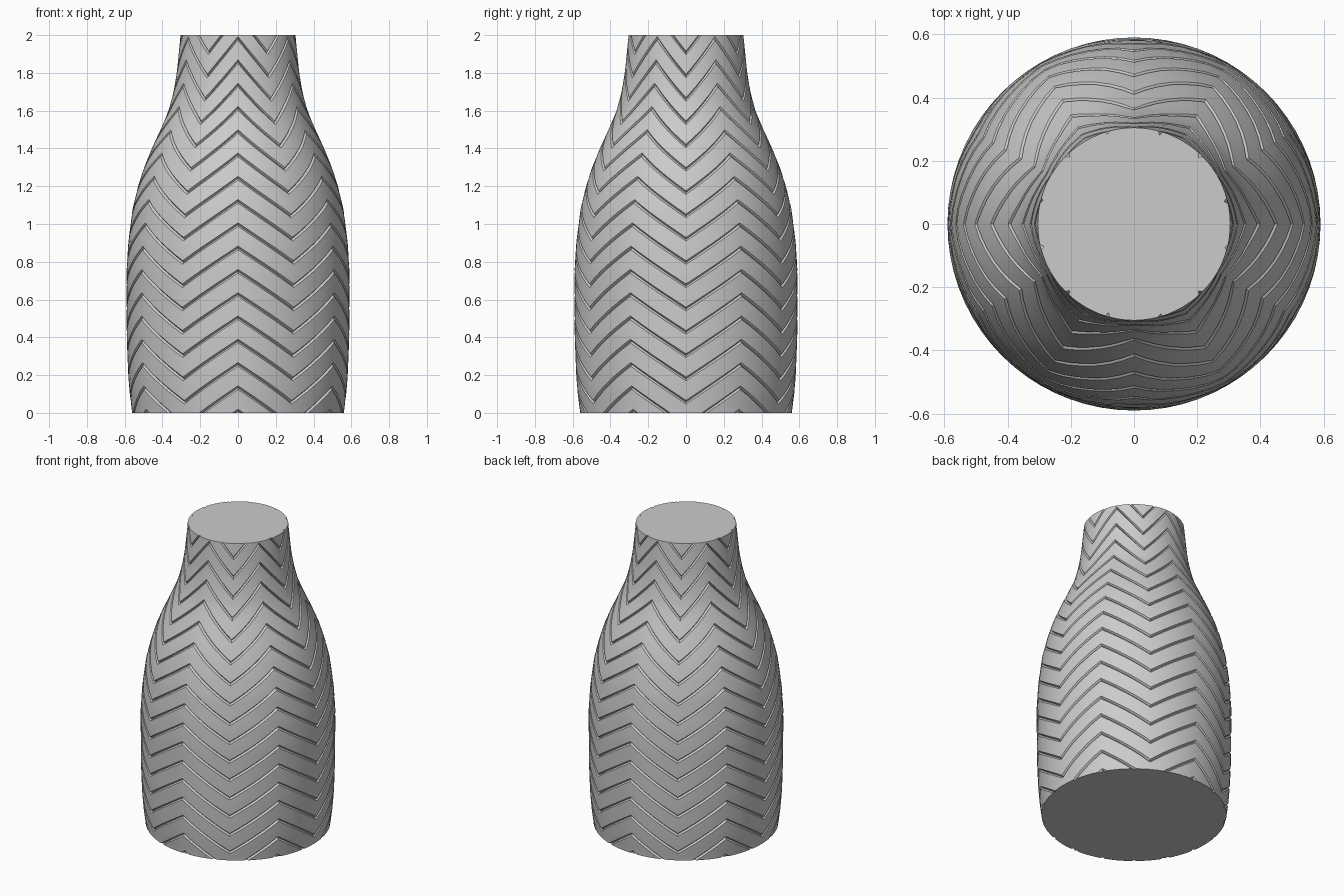
import bpy, bmesh, math

if "Cube" in bpy.data.objects:
    bpy.data.objects.remove(bpy.data.objects["Cube"])

HEIGHT, SIDES, CHEVRONS = 2.0, 72, 6
PITCH, AMPLITUDE, GROOVE = 0.1233, 0.2, 0.012
WALL, FLOOR = 0.035, 0.05

# Outer silhouette as (height, radius)
PROFILE = [(0, 0.56), (0.1, 0.573), (0.2, 0.581), (0.4, 0.589), (0.75, 0.59),
           (0.9, 0.581), (1.08, 0.558), (1.2, 0.529), (1.3, 0.497), (1.4, 0.456),
           (1.5, 0.41), (1.6, 0.367), (1.7, 0.341), (1.8, 0.324), (2, 0.304)]


def radius(z):
    z = min(max(z, 0), HEIGHT)
    for (z0, r0), (z1, r1) in zip(PROFILE, PROFILE[1:]):
        if z <= z1:
            return r0 + (r1 - r0) * (z - z0) / (z1 - z0)


def ring(bm, point):
    """One closed row of vertices; point(angle) gives radius and height."""
    row = []
    for i in range(SIDES):
        a = math.tau * i / SIDES
        r, z = point(a)
        row.append(bm.verts.new((r * math.sin(a), -r * math.cos(a), z)))
    return row


def skin(bm, low, high):
    for i in range(SIDES):
        j = (i + 1) % SIDES
        bm.faces.new((low[i], low[j], high[j], high[i]))


def chevron(a):
    """Zigzag from 0 at a peak down to -1 at a valley."""
    t = (a / math.tau * CHEVRONS) % 1
    return -2 * min(t, 1 - t)


bm = bmesh.new()

# Outer wall: rows follow the zigzag, with a narrow V groove in each band
rows = []
for k in range(-1, 20):
    for offset, depth in ((-0.01, 0), (0, GROOVE), (0.01, 0), (0.036, 0), (0.062, 0), (0.088, 0)):
        def point(a):
            z = 0.01 + k * PITCH + offset + AMPLITUDE * chevron(a)
            return radius(z) - depth, z
        rows.append(ring(bm, point))
for low, high in zip(rows, rows[1:]):
    skin(bm, low, high)

# Trim the zigzag ends flat at the base and the mouth
for z, side in ((0, -1), (HEIGHT, 1)):
    bmesh.ops.bisect_plane(bm, geom=bm.verts[:] + bm.edges[:] + bm.faces[:], dist=1e-5,
                           plane_co=(0, 0, z), plane_no=(0, 0, side), clear_outer=True)
bmesh.ops.remove_doubles(bm, verts=bm.verts[:], dist=1e-4)


def open_edges(z):
    return [e for e in bm.edges if e.is_boundary and all(abs(v.co.z - z) < 1e-3 for v in e.verts)]


# Flat base
bmesh.ops.contextual_create(bm, geom=open_edges(0))
mouth = open_edges(HEIGHT)

# Hollow inside with a small lip under the rim
inner = [(0.274, HEIGHT), (0.266, 1.975), (0.27, 1.95)]
inner += [(radius(z) - WALL, z) for z in (1.8, 1.7, 1.6, 1.5, 1.4, 1.3, 1.2, 1.08, 0.9, 0.75, 0.4, 0.2, FLOOR)]
lining = [ring(bm, lambda a, p=p: p) for p in inner]
for high, low in zip(lining, lining[1:]):
    skin(bm, low, high)
bm.faces.new(lining[-1])

# Flat rim joining the two walls
lip = [e for e in bm.edges if e.is_boundary and all(v in lining[0] for v in e.verts)]
bmesh.ops.bridge_loops(bm, edges=mouth + lip)
bmesh.ops.recalc_face_normals(bm, faces=bm.faces[:])

mesh = bpy.data.meshes.new("vase")
bm.to_mesh(mesh)
bm.free()
vase = bpy.data.objects.new("vase", mesh)
bpy.context.collection.objects.link(vase)

# Plain grey clay
clay = bpy.data.materials.new("grey_clay")
clay.use_nodes = True
colour = (0.6, 0.6, 0.6, 1)
clay.diffuse_color = colour
clay.node_tree.nodes["Principled BSDF"].inputs["Base Color"].default_value = colour
mesh.materials.append(clay)

bpy.context.view_layer.objects.active = vase
vase.select_set(True)
bpy.ops.object.shade_smooth_by_angle(angle=math.radians(25))
